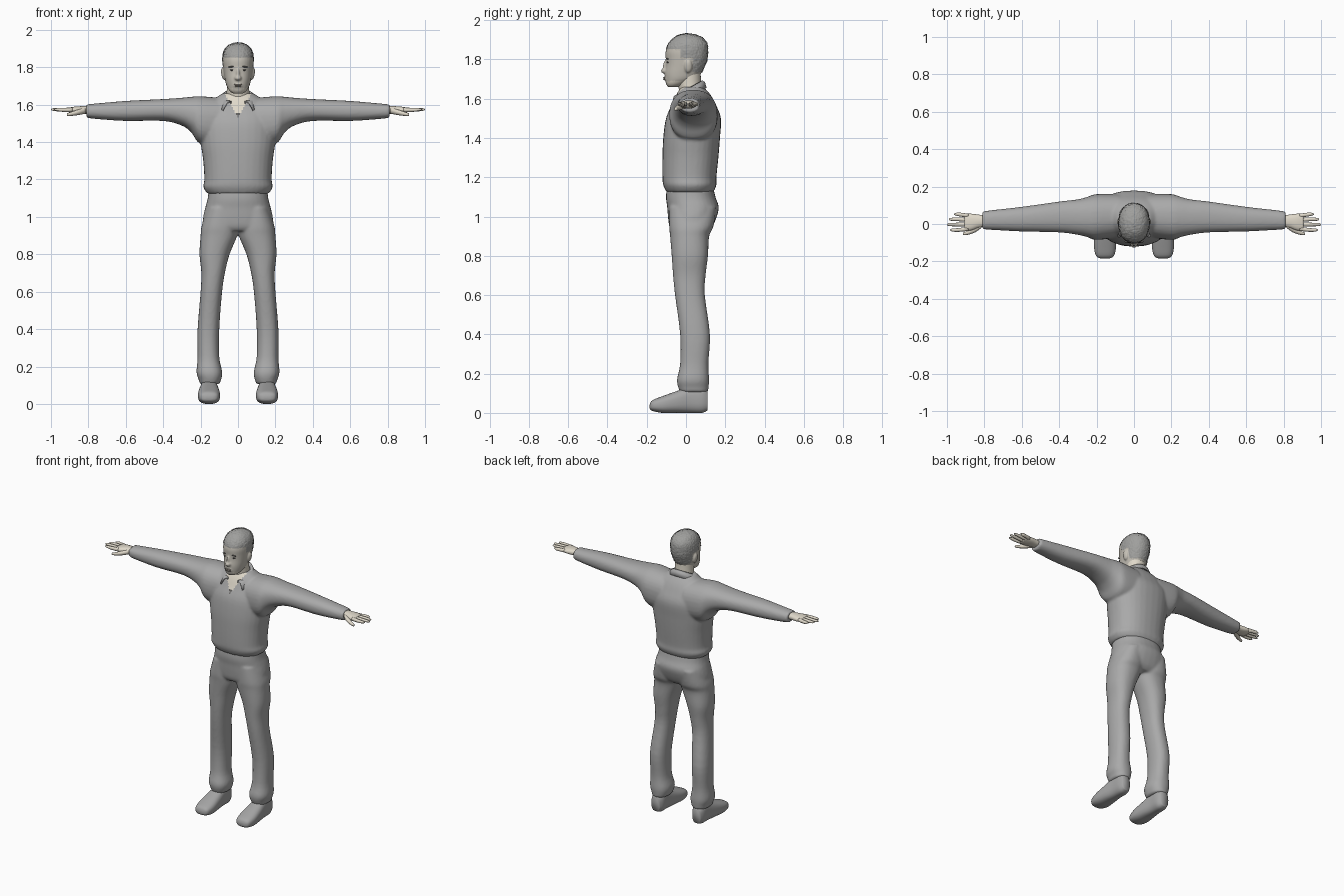
import bpy, bmesh, math, random
from mathutils import Vector, Matrix

if "Cube" in bpy.data.objects:
    bpy.data.objects.remove(bpy.data.objects["Cube"])
random.seed(3)


def mat(name, r, g, b):
    m = bpy.data.materials.new(name)
    m.diffuse_color = (r, g, b, 1)
    m.use_nodes = True
    m.node_tree.nodes["Principled BSDF"].inputs["Base Color"].default_value = m.diffuse_color
    return m


CLOTH = mat("grey cloth", .40, .40, .40)
SKIN = mat("pale skin", .74, .69, .59)
FACE = mat("face skin", .56, .53, .47)
HAIR = mat("grey hair", .35, .35, .34)
DARK = mat("dark detail", .12, .115, .11)
SHOE = mat("grey shoe", .38, .38, .38)
LIP = mat("lip", .36, .32, .28)


def smooth_rows(secs, steps):
    """Catmull-Rom interpolation of the cross-section rows."""
    out = []
    for i in range(len(secs) - 1):
        p = [secs[max(0, min(len(secs) - 1, i + k))] for k in (-1, 0, 1, 2)]
        for s in range(steps):
            u = s / steps
            out.append([.5 * (2 * b + (c - a) * u + (2 * a - 5 * b + 4 * c - d) * u * u
                              + (3 * b - a - 3 * c + d) * u ** 3) for a, b, c, d in zip(*p)])
    return out + [list(secs[-1])]


def loft(bm, axis, secs, flip=1, n=32, steps=4, power=2.3):
    """Closed tube along an axis; each row is (t, a_min, a_max, b_min, b_max)."""
    rings = []
    for t, a0, a1, b0, b1 in smooth_rows(secs, steps):
        ring = []
        for k in range(n):
            c, s = math.cos(2 * math.pi * k / n), math.sin(2 * math.pi * k / n)
            a = (a0 + a1) / 2 + (a1 - a0) / 2 * math.copysign(abs(c) ** (2 / power), c)
            b = (b0 + b1) / 2 + (b1 - b0) / 2 * math.copysign(abs(s) ** (2 / power), s)
            x, y, z = {'x': (t, a, b), 'y': (a, t, b), 'z': (a, b, t)}[axis]
            ring.append(bm.verts.new((x * flip, y, z)))
        rings.append(ring)
    faces = [bm.faces.new(rings[0]), bm.faces.new(rings[-1])]
    for r, q in zip(rings, rings[1:]):
        faces += [bm.faces.new((r[k], r[(k + 1) % n], q[(k + 1) % n], q[k])) for k in range(n)]
    bmesh.ops.recalc_face_normals(bm, faces=faces)


def ball(bm, loc, size, rot=0):
    m = Matrix.Translation(loc) @ Matrix.Rotation(rot, 4, 'Y') @ Matrix.Diagonal((*size, 1))
    bmesh.ops.create_uvsphere(bm, u_segments=20, v_segments=12, radius=1, matrix=m)


def finish(name, bm, mats, voxel=0, rule=None):
    me = bpy.data.meshes.new(name)
    bm.to_mesh(me)
    bm.free()
    ob = bpy.data.objects.new(name, me)
    bpy.context.collection.objects.link(ob)
    if voxel:  # fuse overlapping tubes into one soft skin
        r = ob.modifiers.new("fuse", 'REMESH')
        r.mode, r.voxel_size = 'VOXEL', voxel
        s = ob.modifiers.new("soften", 'SMOOTH')
        s.factor, s.iterations = .5, 6
        dg = bpy.context.evaluated_depsgraph_get()
        ob.data = bpy.data.meshes.new_from_object(ob.evaluated_get(dg))
        ob.modifiers.clear()
    ob.data.materials.clear()
    for m in mats:
        ob.data.materials.append(m)
    for p in ob.data.polygons:
        p.use_smooth = True
        p.material_index = rule(p.center, p.normal) if rule else 0
    return ob


def sym(rows):
    return [(t, -w, w, y0, y1) for t, w, y0, y1 in rows]


# shirt: torso and both sleeves, with the open neck coloured by rule
bm = bmesh.new()
loft(bm, 'z', sym([(1.125, .165, -.10, .14), (1.16, .186, -.116, .155), (1.2, .18, -.12, .155),
                   (1.3, .186, -.12, .165), (1.4, .2, -.116, .173), (1.5, .205, -.102, .178),
                   (1.57, .19, -.072, .152), (1.62, .14, -.05, .125), (1.66, .085, -.025, .09)]))
for f in (1, -1):
    loft(bm, 'x', [(.08, -.07, .16, 1.38, 1.635), (.2, -.085, .16, 1.39, 1.645),
                   (.25, -.07, .145, 1.452, 1.642), (.3, -.058, .132, 1.488, 1.637),
                   (.4, -.045, .12, 1.513, 1.63), (.6, -.04, .092, 1.513, 1.62),
                   (.75, -.032, .075, 1.523, 1.607), (.81, -.028, .067, 1.53, 1.602)], f)


def neckline(c, n):
    if n.y < 0 and c.y < 0 and abs(c.x) < (c.z - 1.53) * .56:
        return 2 if c.z < 1.556 else 1
    return 0


finish("shirt", bm, [CLOTH, SKIN, DARK], .0075, neckline)

# trousers: hips and both legs with a flared hem
bm = bmesh.new()
loft(bm, 'z', sym([(1.17, .155, -.095, .135), (1.1, .162, -.102, .15), (1.05, .175, -.096, .167),
                   (1.0, .186, -.092, .157), (.95, .188, -.085, .135), (.925, .17, -.07, .11)]))
for f in (1, -1):
    loft(bm, 'z', [(1.05, .012, .165, -.085, .155), (.95, .0, .195, -.086, .14),
                   (.9, .004, .2, -.081, .118), (.8, .045, .206, -.073, .112),
                   (.7, .07, .196, -.066, .1), (.6, .085, .2, -.056, .096),
                   (.4, .1, .216, -.03, .122), (.25, .1, .216, -.03, .114),
                   (.17, .084, .222, -.046, .118), (.13, .09, .21, -.04, .115),
                   (.105, .1, .205, -.03, .112)], f)
finish("trousers", bm, [CLOTH], .008)

# shoes
for side, f in (("left", 1), ("right", -1)):
    bm = bmesh.new()
    loft(bm, 'y', [(-.185, .135, .175, .022, .042), (-.172, .108, .202, .01, .064),
                   (-.12, .096, .214, 0, .085), (-.05, .1, .21, 0, .11), (.02, .108, .2, 0, .135),
                   (.08, .11, .196, 0, .135), (.11, .125, .185, .012, .11)], f, power=2.6)
    finish(side + "_shoe", bm, [SHOE])

# hands: palm, four fingers and thumb
for side, f in (("left", 1), ("right", -1)):
    bm = bmesh.new()
    loft(bm, 'x', [(.78, -.012, .045, 1.55, 1.592), (.83, -.02, .05, 1.55, 1.592),
                   (.87, -.034, .055, 1.552, 1.59), (.905, -.036, .054, 1.56, 1.584)], f, n=20)
    for y, tip, dy in ((.044, .962, .008), (.021, .99, .004), (-.003, 1.0, 0), (-.026, .983, -.006)):
        loft(bm, 'x', [(.885, y - .011, y + .011, 1.56, 1.584),
                       (.94, y + dy - .01, y + dy + .01, 1.562, 1.583),
                       (tip - .012, y + dy - .008, y + dy + .008, 1.567, 1.581),
                       (tip, y + dy - .003, y + dy + .003, 1.572, 1.577)], f, n=12, steps=3, power=2)
    loft(bm, 'x', [(.815, -.02, .015, 1.552, 1.585), (.85, -.045, -.01, 1.545, 1.575),
                   (.89, -.058, -.036, 1.54, 1.562), (.915, -.06, -.046, 1.539, 1.554)],
         f, n=12, steps=3, power=2)
    finish(side + "_hand", bm, [SKIN])

# neck
bm = bmesh.new()
loft(bm, 'z', sym([(1.55, .07, -.045, .09), (1.62, .064, -.034, .082), (1.68, .06, -.042, .076),
                   (1.74, .06, -.05, .075)]), power=2)
finish("neck", bm, [SKIN])

# head with nose, brow and ears fused; hair, face and jaw coloured by rule
bm = bmesh.new()
loft(bm, 'z', sym([(1.66, .028, -.092, -.035), (1.675, .046, -.102, 0), (1.70, .061, -.106, .05),
                   (1.73, .069, -.108, .078), (1.77, .076, -.103, .097), (1.80, .08, -.103, .108),
                   (1.84, .083, -.104, .112), (1.88, .078, -.09, .108), (1.91, .06, -.062, .085),
                   (1.925, .035, -.035, .05), (1.932, .008, -.005, .02)]), power=2.15)
ball(bm, (0, -.108, 1.742), (.019, .02, .014))
ball(bm, (0, -.104, 1.763), (.009, .015, .032))
ball(bm, (0, -.1, 1.702), (.027, .013, .011))
for f in (1, -1):
    ball(bm, (.079 * f, .012, 1.765), (.011, .02, .034), .15 * f)


def head_colour(c, n):
    if c.z > 1.852 or (c.y > -.03 and c.z > 1.81) or (c.y > .035 and c.z > 1.735):
        return 2
    return 1 if c.z < 1.69 and c.y > -.095 else 0


head = finish("head", bm, [FACE, SKIN, HAIR], .005, head_colour)
for p in head.data.polygons:  # short rough hair
    if p.material_index == 2:
        head.data.vertices[p.vertices[0]].co += p.normal * random.uniform(-.001, .003)

# eyes, brows and lips
bm = bmesh.new()
for f in (1, -1):
    ball(bm, (.031 * f, -.0925, 1.785), (.013, .006, .0045))
    ball(bm, (.033 * f, -.0945, 1.803), (.019, .006, .0035), .1 * f)
finish("eyes_and_brows", bm, [DARK])
bm = bmesh.new()
ball(bm, (0, -.109, 1.707), (.023, .007, .0045))
ball(bm, (0, -.109, 1.699), (.019, .007, .0045))
finish("lips", bm, [LIP])

# folded collar, tilted forward and open at the front
bm = bmesh.new()
rows, N = [], 40
for k in range(N + 1):
    th = math.radians(-150 + 300 * k / N)
    front = abs(th) / math.radians(150)
    x, y = .072 * math.sin(th), .01 + .074 * math.cos(th)
    z = 1.69 - (.084 - y) * .54
    to = th * .86
    c = math.cos(to)
    xo, yo = .104 * math.sin(to), .01 + (.125 if c < 0 else .092) * c
    rows.append([bm.verts.new(v) for v in (
        (x * .97, y, z - .03), (x, y, z), (x * .5 + xo * .5, y * .5 + yo * .5, z - .006),
        (xo, yo, z - .035 - .012 * front ** 4))])
for r, q in zip(rows, rows[1:]):
    for i in range(3):
        bm.faces.new((r[i], q[i], q[i + 1], r[i + 1]))
bmesh.ops.recalc_face_normals(bm, faces=bm.faces)
collar = finish("collar", bm, [CLOTH])
thick = collar.modifiers.new("thickness", 'SOLIDIFY')
thick.thickness, thick.offset = .007, 0
